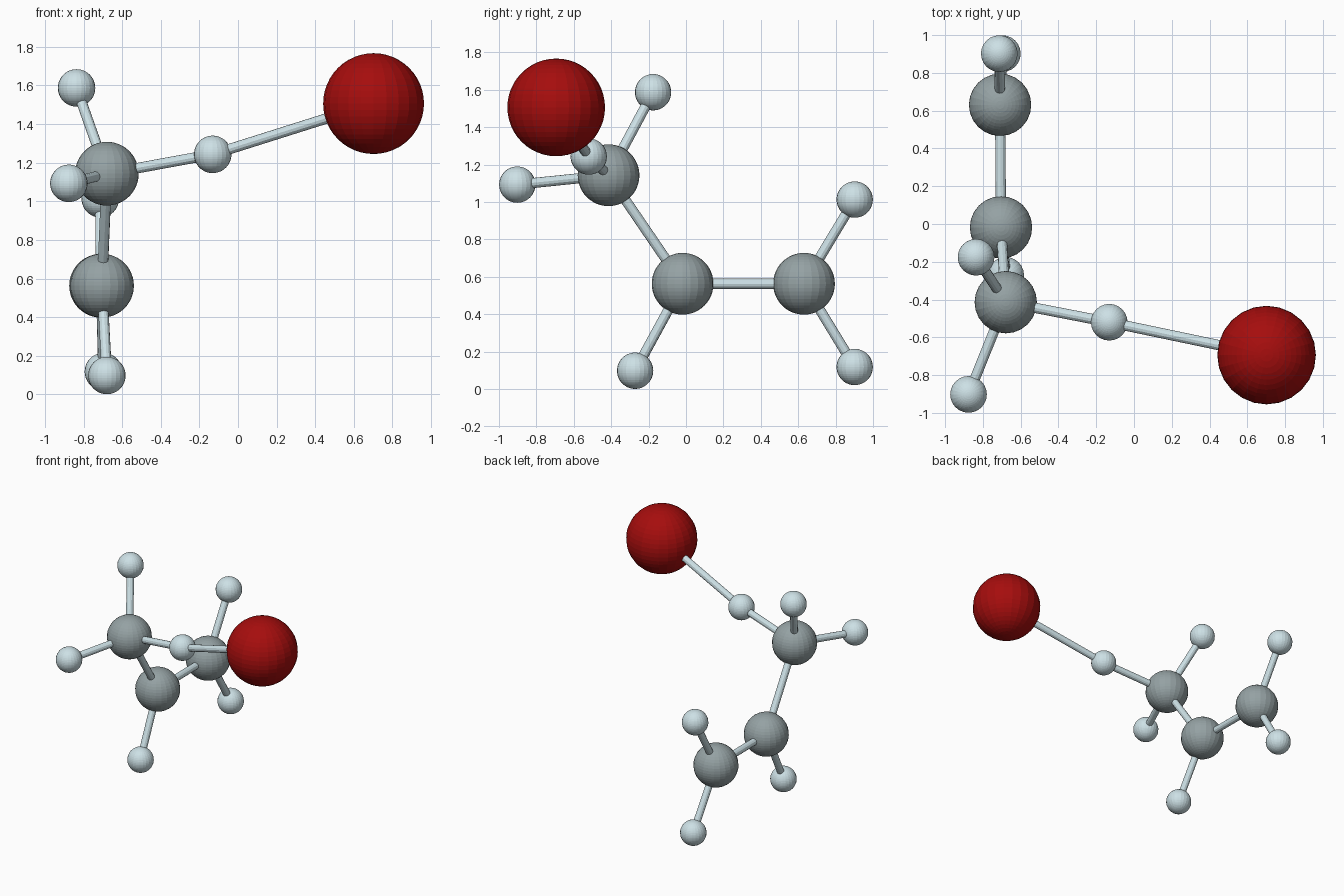
import bpy
from mathutils import Vector

if "Cube" in bpy.data.objects:
    bpy.data.objects.remove(bpy.data.objects["Cube"])


def material(name, rgb):
    m = bpy.data.materials.new(name)
    m.diffuse_color = (*rgb, 1)
    m.use_nodes = True
    m.node_tree.nodes["Principled BSDF"].inputs["Base Color"].default_value = m.diffuse_color
    return m


GREY = material("carbon_grey", (0.30, 0.36, 0.37))
PALE = material("hydrogen_pale", (0.61, 0.75, 0.79))
RED = material("halogen_red", (0.38, 0.004, 0.004))

# Atom kinds: radius, material
KINDS = {"carbon": (0.165, GREY), "hydrogen": (0.097, PALE), "halogen": (0.261, RED)}

# Atom centres
ATOMS = {
    "carbon_methyl": (-0.679, -0.414, 1.143),
    "carbon_middle": (-0.704, -0.018, 0.563),
    "carbon_end": (-0.709, 0.631, 0.563),
    "hydrogen_bridge": (-0.131, -0.520, 1.243),
    "hydrogen_methyl_top": (-0.836, -0.176, 1.587),
    "hydrogen_methyl_side": (-0.876, -0.902, 1.093),
    "hydrogen_middle": (-0.679, -0.272, 0.098),
    "hydrogen_end_low": (-0.697, 0.902, 0.118),
    "hydrogen_end_high": (-0.713, 0.902, 1.013),
    "halogen_ball": (0.702, -0.694, 1.506),
}

BONDS = [
    ("carbon_methyl", "carbon_middle"),
    ("carbon_middle", "carbon_end"),
    ("carbon_methyl", "hydrogen_bridge"),
    ("carbon_methyl", "hydrogen_methyl_top"),
    ("carbon_methyl", "hydrogen_methyl_side"),
    ("carbon_middle", "hydrogen_middle"),
    ("carbon_end", "hydrogen_end_low"),
    ("carbon_end", "hydrogen_end_high"),
    ("hydrogen_bridge", "halogen_ball"),
]

# Balls
for name, centre in ATOMS.items():
    radius, mat = KINDS[name.split("_")[0]]
    bpy.ops.mesh.primitive_uv_sphere_add(segments=24, ring_count=24,
                                         radius=radius, location=centre)
    ball = bpy.context.object
    ball.name = name
    ball.data.materials.append(mat)

# Sticks between ball centres
for first, second in BONDS:
    a, b = Vector(ATOMS[first]), Vector(ATOMS[second])
    bpy.ops.mesh.primitive_cylinder_add(vertices=12, radius=0.027,
                                        depth=(b - a).length, location=(a + b) / 2)
    stick = bpy.context.object
    stick.rotation_euler = (b - a).to_track_quat("Z", "Y").to_euler()
    stick.name = "bond_" + first + "_" + second
    stick.data.materials.append(PALE)
